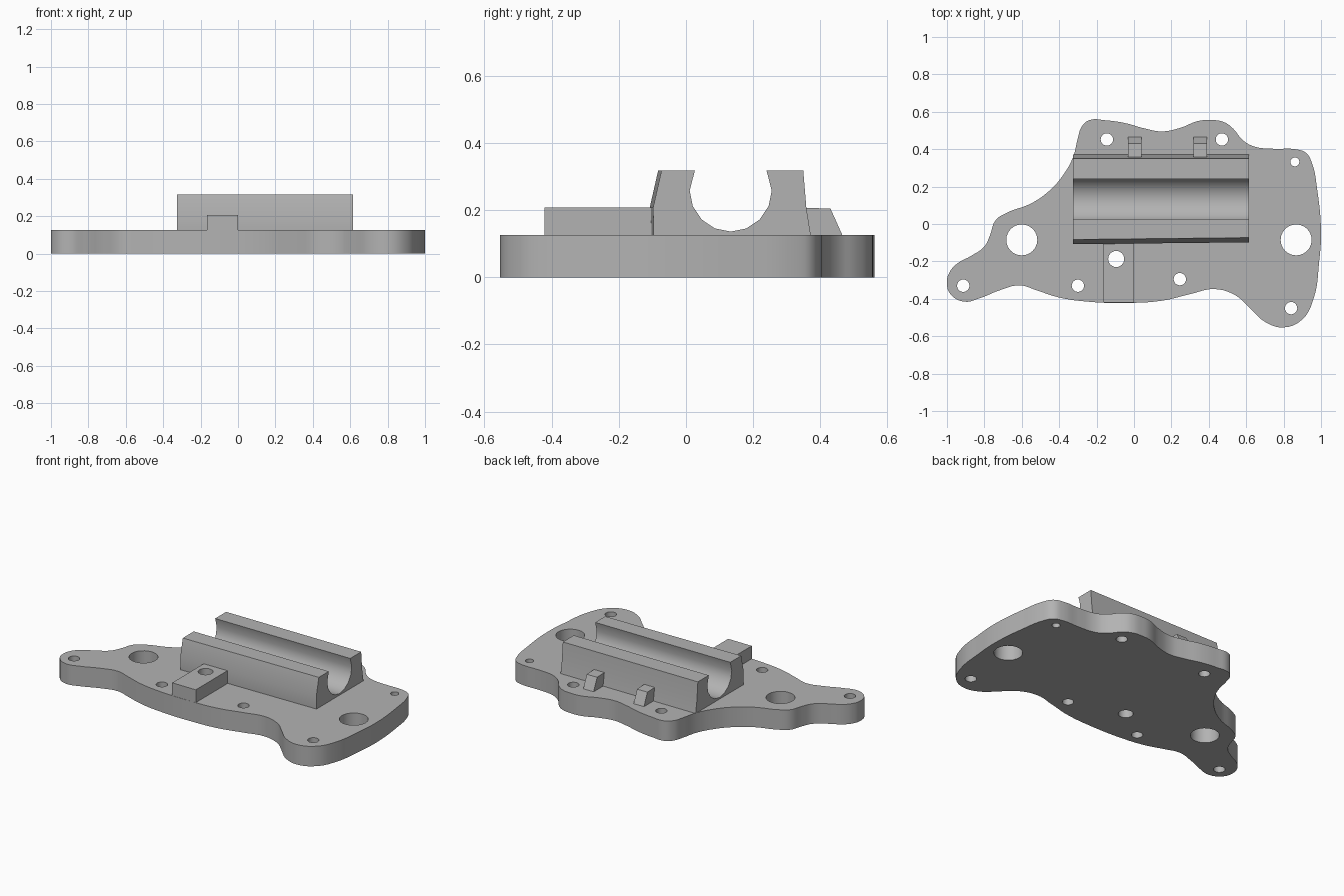
import bpy, bmesh, math

cube = bpy.data.objects.get("Cube")
if cube:
    bpy.data.objects.remove(cube)

grey = bpy.data.materials.new("plain grey")
grey.use_nodes = True
TONE = (0.45, 0.45, 0.45, 1)
grey.diffuse_color = TONE
grey.node_tree.nodes["Principled BSDF"].inputs["Base Color"].default_value = TONE

PLATE, STEP, TOP = 0.126, 0.207, 0.317
LEFT, RIGHT = -0.327, 0.615


def finish(name, mesh, angle=35):
    obj = bpy.data.objects.new(name, mesh)
    bpy.context.collection.objects.link(obj)
    mesh.materials.clear()
    mesh.materials.append(grey)
    bpy.ops.object.select_all(action='DESELECT')
    obj.select_set(True)
    bpy.context.view_layer.objects.active = obj
    bpy.ops.object.shade_smooth_by_angle(angle=math.radians(angle))
    return obj


def circle(x, y, r, n=24):
    return [(x + r * math.cos(math.tau * i / n), y + r * math.sin(math.tau * i / n))
            for i in range(n)]


def slab(name, outline, holes, low, high, curved):
    """Flat slab with round through holes, cut from a filled 2D curve."""
    curve = bpy.data.curves.new(name, 'CURVE')
    curve.dimensions, curve.fill_mode = '2D', 'BOTH'
    curve.extrude = (high - low) / 2
    curve.resolution_u = 5
    for points in [outline] + [circle(*h) for h in holes]:
        bezier = curved and points is outline
        spline = curve.splines.new('BEZIER' if bezier else 'POLY')
        knots = spline.bezier_points if bezier else spline.points
        knots.add(len(points) - 1)
        for knot, (x, y) in zip(knots, points):
            if bezier:
                knot.co = (x, y, 0)
                knot.handle_left_type = knot.handle_right_type = 'AUTO'
            else:
                knot.co = (x, y, 0, 1)
        spline.use_cyclic_u = True
    helper = bpy.data.objects.new(name + "_curve", curve)
    bpy.context.collection.objects.link(helper)
    bpy.context.view_layer.update()
    graph = bpy.context.evaluated_depsgraph_get()
    mesh = bpy.data.meshes.new_from_object(helper.evaluated_get(graph))
    bpy.data.objects.remove(helper)
    bm = bmesh.new()
    bm.from_mesh(mesh)
    bmesh.ops.remove_doubles(bm, verts=bm.verts, dist=0.0005)
    bmesh.ops.translate(bm, verts=bm.verts, vec=(0, 0, (low + high) / 2))
    bmesh.ops.recalc_face_normals(bm, faces=bm.faces)
    bm.to_mesh(mesh)
    bm.free()
    return finish(name, mesh)


def prism(name, left_end, right_end, x0, x1):
    """Solid between two matching (y, z) end profiles."""
    bm = bmesh.new()
    a = [bm.verts.new((x0, y, z)) for y, z in left_end]
    b = [bm.verts.new((x1, y, z)) for y, z in right_end]
    bm.faces.new(a)
    bm.faces.new(b)
    for i in range(len(a)):
        j = (i + 1) % len(a)
        bm.faces.new((a[i], a[j], b[j], b[i]))
    bmesh.ops.recalc_face_normals(bm, faces=bm.faces)
    mesh = bpy.data.meshes.new(name)
    bm.to_mesh(mesh)
    bm.free()
    return finish(name, mesh)


# Base plate with a wavy outline
outline = [
    (-1, -.31), (-.985, -.37), (-.91, -.415), (-.82, -.395), (-.72, -.355),
    (-.61, -.328), (-.52, -.355), (-.4, -.393), (-.25, -.415), (-.05, -.422),
    (.15, -.41), (.3, -.375), (.43, -.348), (.54, -.38), (.62, -.45),
    (.7, -.523), (.8, -.553), (.9, -.51), (.96, -.4), (.99, -.2), (1, -.05),
    (.98, .18), (.95, .33), (.92, .38), (.86, .4), (.75, .402), (.64, .415),
    (.58, .45), (.53, .51), (.48, .545), (.4, .556), (.34, .55), (.25, .515),
    (.15, .495), (.06, .51), (-.05, .54), (-.15, .554), (-.24, .555),
    (-.28, .52), (-.3, .46), (-.325, .36), (-.38, .26), (-.45, .18),
    (-.55, .11), (-.68, .06), (-.74, .02), (-.77, -.06), (-.8, -.12),
    (-.87, -.17), (-.95, -.215), (-.99, -.265)]
lug_hole = (-.095, -.187, .043)
screw_holes = [(x, y, .033) for x, y in (
    (-.145, .452), (.47, .452), (-.3, -.33), (.245, -.295), (-.913, -.33), (.84, -.45))]
large_holes = [(x, -.085, .083) for x in (-.6, .867)]
slab("base_plate", outline,
     screw_holes + large_holes + [lug_hole, (.86, .332, .024)], 0, PLATE, True)

# Front lug with its own hole
slab("front_lug", [(-.165, -.42), (0, -.421), (0, -.098), (-.165, -.098)],
     [lug_hole], PLATE, STEP, False)


# Cradle block with a round groove along its length
def cradle_profile(shift):
    cy, cz, r = .133, .258, .122
    rim = math.asin((TOP - cz) / r)
    groove = [(cy + r * math.cos(t), cz + r * math.sin(t)) for t in
              [math.pi - rim] + [math.pi * (1 + i / 8) for i in range(9)] + [rim]]
    return ([(-.096 - shift, PLATE), (-.098 - shift, STEP), (-.073 - shift, TOP)]
            + groove + [(.349, TOP), (.358, STEP), (.371, PLATE)])


prism("cradle_block", cradle_profile(.01), cradle_profile(0), LEFT, RIGHT)

# Two sloped support lugs behind the cradle
support = [(.355, PLATE), (.355, STEP), (.43, STEP - .003), (.465, PLATE)]
for side, x in (("right", -.032), ("left", .319)):
    prism("rear_lug_" + side, support, support, x, x + .072)
